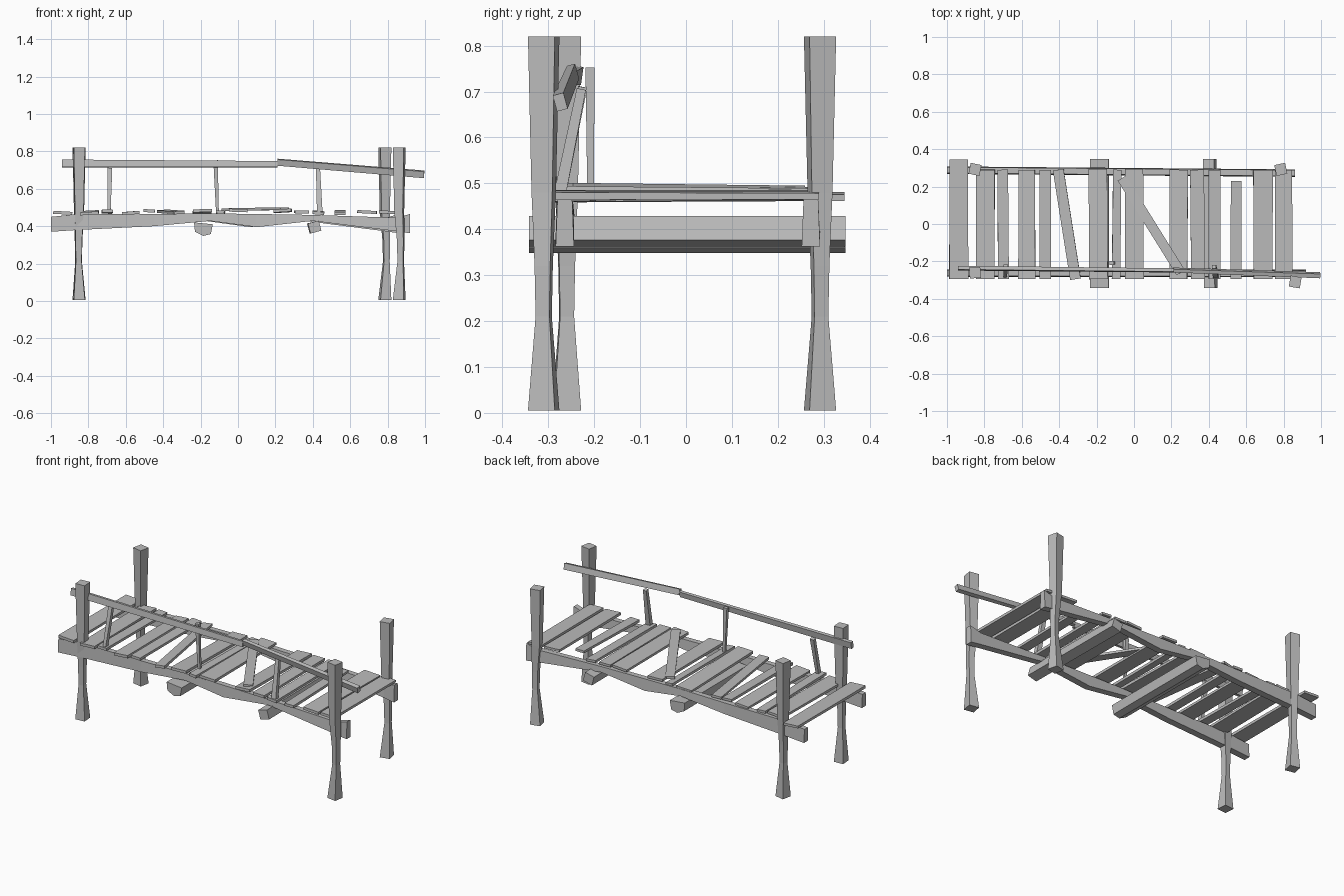
import bpy, bmesh, random
from math import cos, sin, radians, pi
from mathutils import Vector

random.seed(4)
cube = bpy.data.objects.get("Cube")
if cube:
    bpy.data.objects.remove(cube)

wood = bpy.data.materials.new("weathered_grey_wood")
wood.use_nodes = True
grey = (0.5, 0.5, 0.5, 1)
wood.diffuse_color = grey
wood.node_tree.nodes["Principled BSDF"].inputs["Base Color"].default_value = grey


def loft(name, rings):
    """Skin a list of four-point rings into a closed flat-faced timber."""
    bm = bmesh.new()
    loops = [[bm.verts.new(p) for p in ring] for ring in rings]
    for a, b in zip(loops, loops[1:]):
        for i in range(len(a)):
            j = (i + 1) % len(a)
            bm.faces.new((a[i], a[j], b[j], b[i]))
    bm.faces.new(loops[0])
    bm.faces.new(loops[-1])
    bmesh.ops.recalc_face_normals(bm, faces=bm.faces)
    mesh = bpy.data.meshes.new(name)
    bm.to_mesh(mesh)
    bm.free()
    mesh.materials.append(wood)
    obj = bpy.data.objects.new(name, mesh)
    bpy.context.collection.objects.link(obj)
    return obj


def timber(name, start, end, w0, h0, w1=None, h1=None, roll=0):
    """Straight board between two points, width sideways and height upward."""
    start, end = Vector(start), Vector(end)
    d = (end - start).normalized()
    up = Vector((0, 1, 0)) if abs(d.z) > 0.8 else Vector((0, 0, 1))
    side = d.cross(up).normalized()
    up = side.cross(d)
    r = radians(roll)
    side, up = side * cos(r) + up * sin(r), up * cos(r) - side * sin(r)
    rings = []
    for p, w, h in ((start, w0, h0), (end, w1 or w0, h1 or h0)):
        rings.append([p + side * w / 2 * a + up * h / 2 * b
                      for a, b in ((-1, -1), (1, -1), (1, 1), (-1, 1))])
    return loft(name, rings)


# Four corner posts, pinched between foot and deck
posts = {"front_right_post": (-0.85, -0.26, 4), "back_right_post": (-0.85, 0.292, -12),
         "front_left_post": (0.862, -0.31, -10), "back_left_post": (0.785, 0.292, 12)}
for name, (x, y, turn) in posts.items():
    rings = []
    for z, half, shift in ((0.005, 0.031, 0.0), (0.21, 0.016, 0.008), (0.32, 0.018, 0.008),
                           (0.48, 0.024, 0.0), (0.82, 0.031, 0.0)):
        ring = []
        for k in range(4):
            a = radians(turn) + pi / 4 + k * pi / 2
            ring.append((x + shift * (1 if x > 0 else -0.3) + half * 1.35 * cos(a),
                         y + half * 1.35 * sin(a), z))
        rings.append(ring)
    loft(name, rings)

# Long side beams, deep at the ends and worn thin toward the middle
profile = ((-1.0, 0.37, 0.45), (-0.85, 0.38, 0.465), (-0.45, 0.40, 0.465),
           (-0.15, 0.428, 0.468), (0.1, 0.395, 0.465), (0.4, 0.428, 0.46),
           (0.85, 0.372, 0.445), (0.92, 0.362, 0.465))
for name, y0, y1, last in (("front_beam", -0.262, -0.264, 0.92), ("back_beam", 0.288, 0.272, 0.86)):
    rings = []
    for x, low, high in profile:
        t = (x + 1) / 1.92
        x = -1 + t * (last + 1)
        y = y0 + (y1 - y0) * t
        rings.append([(x, y - 0.02, low), (x, y + 0.02, low),
                      (x, y + 0.016, high), (x, y - 0.016, high)])
    loft(name, rings)

# Cross bearers under the deck
outline = ((-0.235, 0.42), (-0.23, 0.37), (-0.185, 0.348), (-0.145, 0.358), (-0.135, 0.41))
loft("wide_cross_bearer", [[(x, y, z) for x, z in outline] for y in (-0.342, 0.347)])
timber("narrow_cross_bearer", (0.41, -0.342, 0.395), (0.405, 0.347, 0.395),
       0.06, 0.055, roll=15)

# Deck planks: front x, back x, width, back end y
planks = ((-0.937, -0.937, 0.102, 0.345), (-0.795, -0.795, 0.098, 0.29),
          (-0.698, -0.702, 0.058, 0.29), (-0.573, -0.573, 0.092, 0.29),
          (-0.475, -0.475, 0.06, 0.29), (-0.313, -0.405, 0.057, 0.29),
          (-0.19, -0.193, 0.1, 0.295), (-0.096, -0.09, 0.045, 0.29),
          (0.002, 0.0, 0.1, 0.295), (0.237, 0.24, 0.095, 0.29),
          (0.343, 0.337, 0.075, 0.29), (0.43, 0.43, 0.062, 0.29),
          (0.546, 0.546, 0.06, 0.23), (0.69, 0.69, 0.1, 0.29), (0.8, 0.8, 0.092, 0.29))
for i, (xf, xb, w, yb) in enumerate(planks):
    zf, zb = 0.473 + random.uniform(-0.006, 0.012), 0.476 + random.uniform(-0.006, 0.01)
    timber("deck_plank_%02d" % (i + 1), (xf, -0.295, zf), (xb, yb, zb), w, 0.016,
           w * random.uniform(0.9, 1.05), 0.014, roll=random.uniform(-5, 5))
timber("loose_diagonal_plank", (0.25, -0.26, 0.494), (-0.065, 0.245, 0.488), 0.052, 0.014)

# Broken handrail in two lengths
timber("handrail_long", (-0.94, -0.236, 0.735), (0.21, -0.248, 0.731), 0.02, 0.04, 0.018, 0.032, roll=8)
timber("handrail_fallen", (0.21, -0.246, 0.742), (0.995, -0.274, 0.677), 0.018, 0.034, 0.024, 0.036, roll=-15)

# Thin balusters
timber("baluster_right", (-0.69, -0.275, 0.475), (-0.685, -0.225, 0.71), 0.018, 0.026, 0.025, 0.02)
timber("baluster_middle", (-0.11, -0.208, 0.475), (-0.12, -0.209, 0.752), 0.015, 0.014, 0.024, 0.02)
timber("baluster_left", (0.437, -0.275, 0.475), (0.428, -0.228, 0.705), 0.03, 0.026, 0.022, 0.02)
